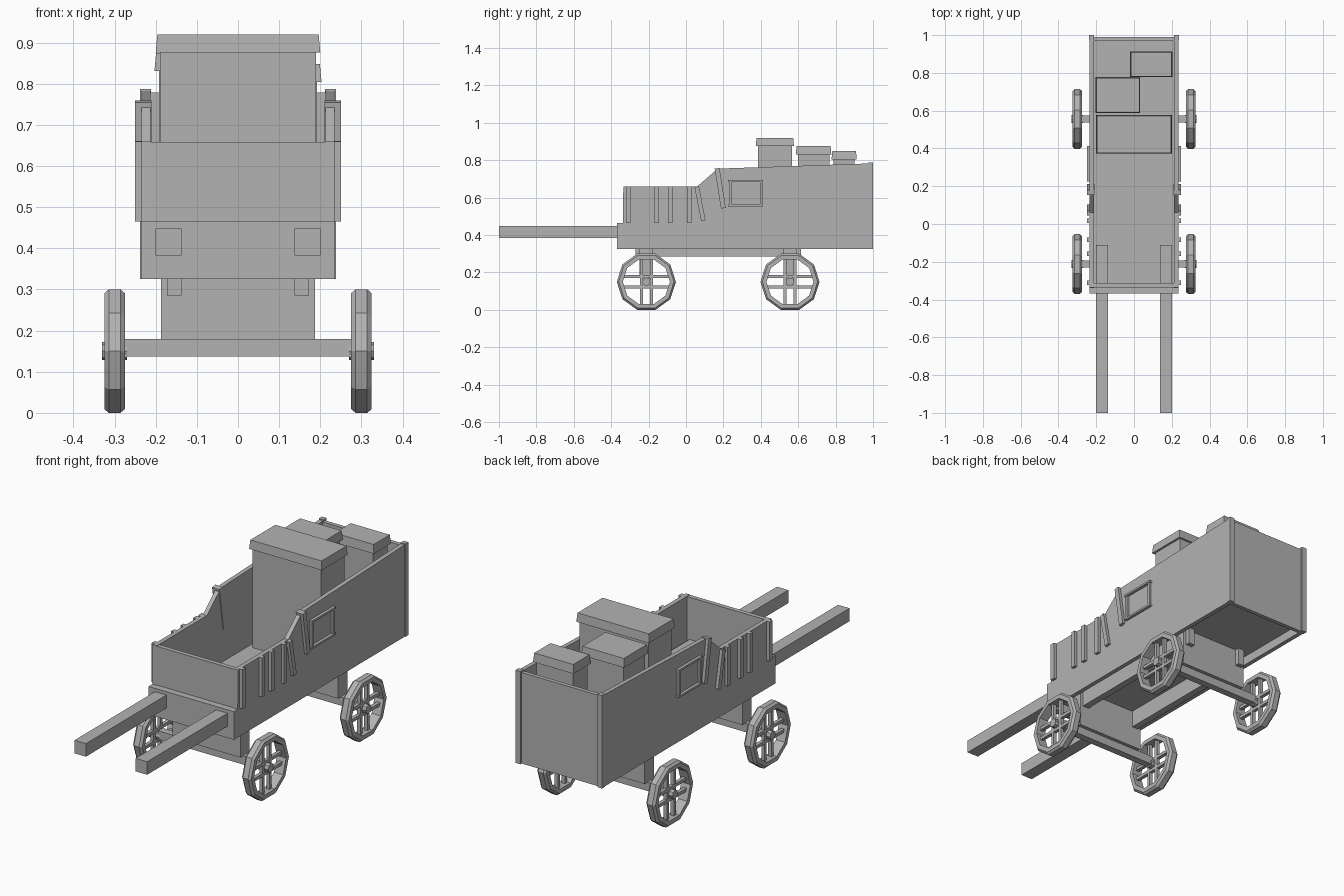
import bpy, bmesh, math
from mathutils import Matrix, Vector

cube = bpy.data.objects.get("Cube")
if cube:
    bpy.data.objects.remove(cube, do_unlink=True)

grey = bpy.data.materials.new("plain grey")
grey.use_nodes = True
tone = (0.45, 0.45, 0.45, 1)
grey.diffuse_color = tone
grey.node_tree.nodes["Principled BSDF"].inputs["Base Color"].default_value = tone


def finish(name, bm):
    bmesh.ops.recalc_face_normals(bm, faces=bm.faces)
    mesh = bpy.data.meshes.new(name)
    bm.to_mesh(mesh)
    bm.free()
    mesh.materials.append(grey)
    obj = bpy.data.objects.new(name, mesh)
    bpy.context.collection.objects.link(obj)
    return obj


def box(name, xs, ys, zs, taper=0, tilt=0):
    """Box between limits; taper narrows the top, tilt turns it about x."""
    bm = bmesh.new()
    bmesh.ops.create_cube(bm, size=1)
    lims = (xs, ys, zs)
    centre = Vector([(a + b) / 2 for a, b in lims])
    size = Vector([b - a for a, b in lims])
    for v in bm.verts:
        top = v.co.z > 0
        v.co = v.co * size
        if top and taper:
            v.co.x -= math.copysign(taper, v.co.x)
            v.co.y -= math.copysign(taper, v.co.y)
    bm.transform(Matrix.Translation(centre) @ Matrix.Rotation(tilt, 4, 'X'))
    return finish(name, bm)


def pair(name, xs, ys, zs, **kw):
    """The same box on both sides."""
    box("left_" + name, xs, ys, zs, **kw)
    box("right_" + name, (-xs[1], -xs[0]), ys, zs, **kw)


def side_wall(name, x0, x1):
    profile = [(-0.35, 0.325), (-0.35, 0.465), (-0.338, 0.465), (-0.335, 0.66),
               (0.06, 0.66), (0.17, 0.755), (0.99, 0.783), (0.99, 0.325)]
    bm = bmesh.new()
    face = bm.faces.new([bm.verts.new((x0, y, z)) for y, z in profile])
    ext = bmesh.ops.extrude_face_region(bm, geom=[face])
    moved = [g for g in ext["geom"] if isinstance(g, bmesh.types.BMVert)]
    bmesh.ops.translate(bm, verts=moved, vec=(x1 - x0, 0, 0))
    finish(name, bm)


def wheel_rim(name, x, y, z):
    """Ten-sided rim with chamfered outer edges."""
    section = [(0.158, -0.014), (0.158, 0.014), (0.148, 0.025),
               (0.126, 0.025), (0.126, -0.025), (0.148, -0.025)]
    bm = bmesh.new()
    rings = []
    for i in range(10):
        a = math.tau * i / 10
        rings.append([bm.verts.new((x + w, y + r * math.cos(a), z + r * math.sin(a)))
                      for r, w in section])
    n = len(section)
    for i, ring in enumerate(rings):
        nxt = rings[(i + 1) % 10]
        for j in range(n):
            k = (j + 1) % n
            bm.faces.new((ring[j], ring[k], nxt[k], nxt[j]))
    finish(name, bm)


# Wagon body
side_wall("left_wall", 0.213, 0.235)
side_wall("right_wall", -0.235, -0.213)
box("floor", (-0.214, 0.214), (-0.34, 0.975), (0.37, 0.383))
box("front_sill", (-0.235, 0.235), (-0.368, -0.335), (0.325, 0.377))
box("front_beam", (-0.235, 0.235), (-0.368, -0.335), (0.377, 0.465))
box("front_panel", (-0.214, 0.214), (-0.335, -0.313), (0.37, 0.658))
box("rear_panel", (-0.214, 0.214), (0.97, 0.99), (0.325, 0.778))
pair("rear_post", (0.212, 0.238), (0.975, 1.0), (0.325, 0.787))

# Upright and leaning slats on the walls
for i, y in enumerate((-0.31, -0.157, -0.083, 0.017)):
    pair(f"slat_{i}", (0.233, 0.25), (y - 0.012, y + 0.012), (0.465, 0.66))
pair("leaning_slat_short", (0.233, 0.25), (0.063, 0.087), (0.475, 0.66),
     tilt=math.radians(11))
pair("leaning_slat_tall", (0.21, 0.25), (0.17, 0.196), (0.542, 0.758),
     tilt=math.radians(9))

# Window frames on the walls
for z in (0.558, 0.688):
    pair("frame_rail", (0.233, 0.25), (0.225, 0.413), (z - 0.005, z + 0.005))
for y in (0.236, 0.402):
    pair("frame_stile", (0.233, 0.247), (y - 0.006, y + 0.006), (0.555, 0.69))

# Draw poles and underside rails
pair("draw_pole", (0.137, 0.2), (-1.0, -0.11), (0.383, 0.448))
pair("under_rail", (0.137, 0.172), (-0.27, 0.615), (0.285, 0.371))

# Cargo crates with overhanging lids: x limits, y limits, lid height
crates = {"large": ((-0.2, 0.2), (0.373, 0.577), 0.92),
          "medium": ((-0.203, 0.033), (0.587, 0.777), 0.875),
          "small": ((-0.02, 0.203), (0.778, 0.913), 0.848)}
for label, (xs, ys, top) in crates.items():
    inset = 0.011
    box(label + "_crate", (xs[0] + inset, xs[1] - inset),
        (ys[0] + inset, ys[1] - inset), (0.38, top - 0.03))
    box(label + "_lid", xs, ys, (top - 0.044, top), taper=0.004)

# Running gear
for end, y in (("front", -0.212), ("rear", 0.556)):
    box(end + "_bolster", (-0.187, 0.187), (y - 0.036, y + 0.036), (0.178, 0.371))
    box(end + "_axle", (-0.28, 0.28), (y - 0.018, y + 0.018), (0.137, 0.18))
    for side, s in (("left", 1), ("right", -1)):
        tag = f"{end}_{side}"
        x, z = 0.3 * s, 0.15
        wheel_rim(tag + "_rim", x, y, z)
        for off in (-0.027, 0.027):
            box(tag + "_upright_spoke", (x - 0.009, x + 0.009),
                (y + off - 0.008, y + off + 0.008), (z - 0.14, z + 0.14))
            box(tag + "_level_spoke", (x - 0.009, x + 0.009),
                (y - 0.14, y + 0.14), (z + off - 0.008, z + off + 0.008))
        bm = bmesh.new()
        bmesh.ops.create_cone(bm, cap_ends=True, segments=8, radius1=0.022,
                              radius2=0.022, depth=0.06)
        bm.transform(Matrix.Translation((x, y, z)) @ Matrix.Rotation(math.pi / 2, 4, 'Y'))
        finish(tag + "_hub", bm)
